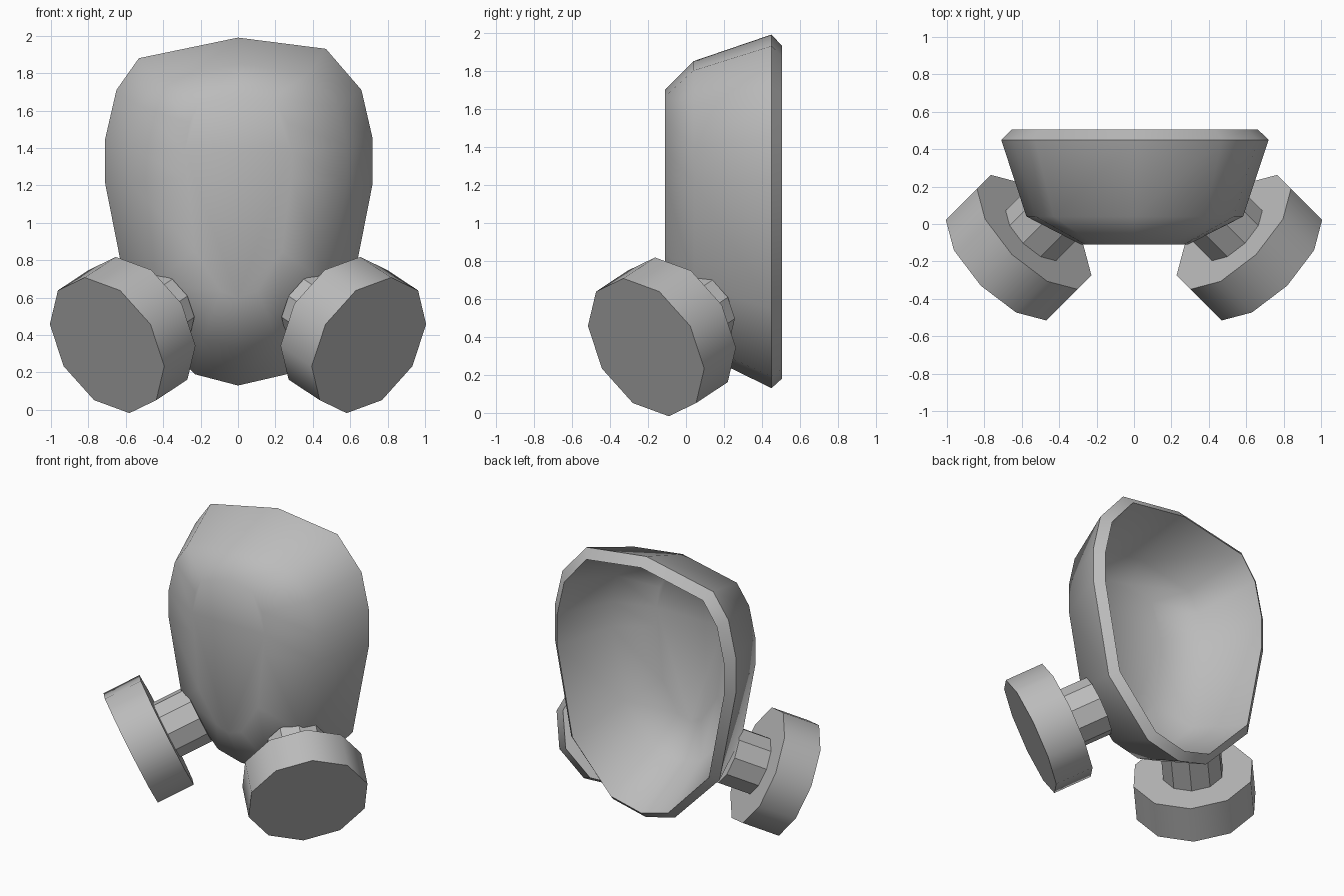
import bpy, bmesh, math
from mathutils import Matrix, Vector

cube = bpy.data.objects.get("Cube")
if cube:
    bpy.data.objects.remove(cube)

grey = bpy.data.materials.new("matte grey")
grey.use_nodes = True
color = (0.5, 0.5, 0.5, 1)
grey.diffuse_color = color
grey.node_tree.nodes["Principled BSDF"].inputs["Base Color"].default_value = color


def finish(bm, name, smooth_angle):
    bmesh.ops.recalc_face_normals(bm, faces=bm.faces)
    mesh = bpy.data.meshes.new(name)
    bm.to_mesh(mesh)
    bm.free()
    mesh.materials.append(grey)
    obj = bpy.data.objects.new(name, mesh)
    bpy.context.collection.objects.link(obj)
    if smooth_angle:
        bpy.ops.object.select_all(action='DESELECT')
        obj.select_set(True)
        bpy.context.view_layer.objects.active = obj
        bpy.ops.object.shade_smooth_by_angle(angle=math.radians(smooth_angle))
    return obj


# Face shell: one outline lofted through outer rings, the rim and inner rings
outline = [(0, 1.99), (.47, 1.93), (.66, 1.71), (.72, 1.45), (.72, 1.21),
           (.59, .55), (.26, .19), (0, .13), (-.23, .19), (-.58, .55),
           (-.71, 1.21), (-.71, 1.45), (-.65, 1.71), (-.53, 1.88)]
# Each ring: y, width factor, bottom z, top z
rings = [(-.11, .40, .60, 1.70), (.04, .81, .33, 1.85), (.45, 1, .13, 1.99),
         (.505, .92, .18, 1.93), (.08, .74, .39, 1.79), (-.05, .37, .62, 1.67)]
bm = bmesh.new()
loops = []
for y, width, low, high in rings:
    loops.append([bm.verts.new((x * width, y, low + (z - .13) / 1.86 * (high - low)))
                  for x, z in outline])
for a, b in zip(loops, loops[1:]):
    for i in range(len(outline)):
        j = (i + 1) % len(outline)
        bm.faces.new((a[i], a[j], b[j], b[i]))
bm.faces.new(loops[0])
bm.faces.new(loops[-1])
finish(bm, "face_shell", 60)


# Filters: ten-sided canisters on necks, angled outward and down
def cylinder(name, side, start, end, radius, smooth_angle):
    tilt = math.radians(25)
    across = Vector((side, 1, 0)).normalized()
    out = Vector((side, -1, 0)).normalized()
    axis = out * math.cos(tilt) - Vector((0, 0, math.sin(tilt)))
    up = out * math.sin(tilt) + Vector((0, 0, math.cos(tilt)))
    center = Vector((side * .70, -.21, .345)) + axis * (start + end) / 2
    place = Matrix((across, up, axis)).transposed().to_4x4()
    place.translation = center
    bm = bmesh.new()
    bmesh.ops.create_cone(bm, cap_ends=True, segments=10, radius1=radius,
                          radius2=radius, depth=end - start, matrix=place)
    finish(bm, name, smooth_angle)


for side, label in ((1, "left"), (-1, "right")):
    cylinder(label + "_canister", side, -.26, 0, .40, 40)
    cylinder(label + "_neck", side, -.49, -.25, .20, 0)
